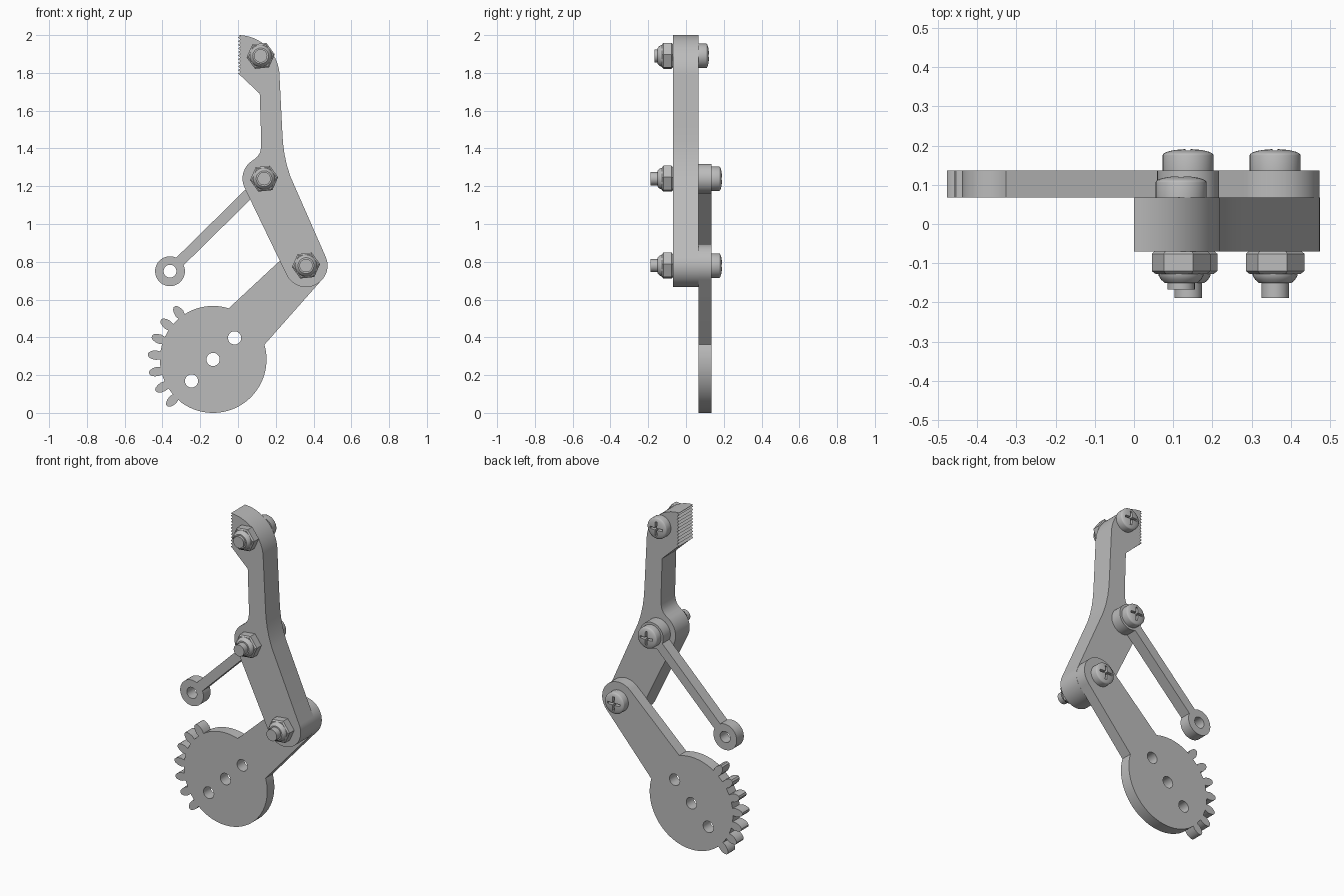
import bpy, bmesh
from math import sin, cos, pi, radians, atan2, asin, hypot, degrees
from mathutils import Matrix

cube = bpy.data.objects.get("Cube")
if cube:
    bpy.data.objects.remove(cube, do_unlink=True)

grey = bpy.data.materials.new("grey metal")
grey.use_nodes = True
GREY = (0.5, 0.5, 0.5, 1)
grey.diffuse_color = GREY
grey.node_tree.nodes["Principled BSDF"].inputs["Base Color"].default_value = GREY


def activate(ob):
    bpy.ops.object.select_all(action='DESELECT')
    ob.select_set(True)
    bpy.context.view_layer.objects.active = ob


def smooth(ob):
    activate(ob)
    bpy.ops.object.shade_smooth_by_angle(angle=radians(30))


def arc(c, r, a0, a1, n=24):
    """Points on an arc from a0 to a1 degrees."""
    angles = [radians(a0 + (a1 - a0) * i / n) for i in range(n + 1)]
    return [(c[0] + r * cos(a), c[1] + r * sin(a)) for a in angles]


def hole(c, r):
    return arc(c, r, 0, 360, 32)[:-1]


def plate(name, outlines, y0, y1):
    """Flat plate cut from an x-z outline; further outlines are holes."""
    cu = bpy.data.curves.new(name, 'CURVE')
    cu.dimensions, cu.fill_mode = '2D', 'BOTH'
    cu.extrude = (y1 - y0) / 2
    for pts in outlines:
        sp = cu.splines.new('POLY')
        sp.points.add(len(pts) - 1)
        for p, (x, z) in zip(sp.points, pts):
            p.co = (x, z, 0, 1)
        sp.use_cyclic_u = True
    ob = bpy.data.objects.new(name, cu)
    bpy.context.collection.objects.link(ob)
    activate(ob)
    bpy.ops.object.convert(target='MESH')
    ob = bpy.context.view_layer.objects.active
    ob.data.transform(Matrix.Translation((0, (y0 + y1) / 2, 0)) @ Matrix.Rotation(pi / 2, 4, 'X'))
    bm = bmesh.new()
    bm.from_mesh(ob.data)
    bmesh.ops.remove_doubles(bm, verts=bm.verts, dist=1e-5)
    bmesh.ops.recalc_face_normals(bm, faces=bm.faces)
    bm.to_mesh(ob.data)
    bm.free()
    ob.data.materials.clear()
    ob.data.materials.append(grey)
    smooth(ob)
    return ob


def turned(name, profile, pos, sides=32, twist=0):
    """Solid turned around the y axis from (radius, y) pairs."""
    bm = bmesh.new()
    rings = []
    for r, y in profile:
        angles = [radians(twist) + 2 * pi * i / sides for i in range(sides)]
        rings.append([bm.verts.new((r * cos(a), y, r * sin(a))) for a in angles])
    for a, b in zip(rings, rings[1:]):
        for i in range(sides):
            j = (i + 1) % sides
            bm.faces.new((a[i], a[j], b[j], b[i]))
    bm.faces.new(rings[0])
    bm.faces.new(rings[-1])
    bmesh.ops.recalc_face_normals(bm, faces=bm.faces)
    me = bpy.data.meshes.new(name)
    bm.to_mesh(me)
    bm.free()
    me.materials.append(grey)
    ob = bpy.data.objects.new(name, me)
    ob.location = (pos[0], 0, pos[1])
    bpy.context.collection.objects.link(ob)
    smooth(ob)
    return ob


def cut_cross(ob, y, length, width, depth):
    """Cross-shaped driver recess in a screw head."""
    for size in ((length, depth, width), (width, depth, length)):
        bm = bmesh.new()
        bmesh.ops.create_cube(bm, size=1)
        bmesh.ops.scale(bm, vec=size, verts=bm.verts)
        me = bpy.data.meshes.new("recess_cutter")
        bm.to_mesh(me)
        bm.free()
        cutter = bpy.data.objects.new("recess_cutter", me)
        cutter.location = (ob.location.x, y, ob.location.z)
        cutter.hide_render = True
        bpy.context.collection.objects.link(cutter)
        bpy.context.view_layer.update()
        activate(ob)
        mod = ob.modifiers.new("recess", 'BOOLEAN')
        mod.operation, mod.solver, mod.object = 'DIFFERENCE', 'EXACT', cutter
        # cut before the smoothing modifier, if there is one
        bpy.ops.object.modifier_move_to_index(modifier=mod.name, index=0)
        bpy.ops.object.modifier_apply(modifier=mod.name)
        bpy.data.objects.remove(cutter, do_unlink=True)
    smooth(ob)


# Pivot points (x, z) and plate depths
TOP, MID, LOW = (0.12, 1.89), (0.138, 1.24), (0.36, 0.78)
EYE, GEAR = (-0.36, 0.75), (-0.132, 0.283)
FRONT, JOINT, BACK = -0.07, 0.067, 0.136

# Finger with a serrated gripping edge
finger = arc((0, 1.78), 0.22, 90, 0)
finger += [(0.228, 1.62), (0.234, 1.5), (0.238, 1.43), (0.246, 1.37), (0.259, 1.31), (0.278, 1.25)]
finger += arc(LOW, 0.114, 24, -154, 32)
finger += arc(MID, 0.114, 206, 127, 16)
finger += [(0.09, 1.345), (0.106, 1.36), (0.117, 1.38), (0.123, 1.41), (0.123, 1.44), (0.115, 1.69), (0.012, 1.787)]
RIDGES = 11
step = 0.21 / RIDGES
for i in range(RIDGES):
    z = 1.79 + i * step
    finger += [(0, z + step * 0.3), (0.013, z + step * 0.8)]
plate("finger", [finger], FRONT, JOINT)

# Connecting link: straight bar between two round eyes
dx, dz = MID[0] - EYE[0], MID[1] - EYE[1]
tilt = degrees(atan2(dz, dx))
flare = degrees(asin(0.028 / 0.079))
link = arc(EYE, 0.079, tilt + flare, tilt + 360 - flare, 40)
link += arc(MID, 0.079, tilt - 180 + flare, tilt + 180 - flare, 40)
plate("connecting_link", [link, hole(EYE, 0.034)], JOINT, BACK)

# Gear arm: disc with a toothed sector and a tapering arm
R = 0.283
disc = arc(GEAR, R, 73, 118, 12)
for k in range(7):
    mid = radians(126.2 + 16.5 * k)
    tooth = [(0.281, 0.021), (0.302, 0.025), (0.322, 0.022), (0.338, 0.015), (0.346, 0.006)]
    side = [(r, w) for r, w in tooth] + [(r, -w) for r, w in reversed(tooth)]
    for r, w in side:
        a = mid - atan2(w, r)
        disc.append((GEAR[0] + hypot(r, w) * cos(a), GEAR[1] + hypot(r, w) * sin(a)))
disc += arc(GEAR, R, 234, 376, 44)
disc += arc(LOW, 0.113, -42, 132, 28)
holes = [hole((GEAR[0] + d, GEAR[1] + d), 0.035) for d in (-0.114, 0, 0.114)]
plate("gear_arm", [disc] + holes, JOINT, BACK)

# Screws and nuts at each pivot
for label, pos, seat, tip in (("top", TOP, JOINT, -0.167), ("middle", MID, BACK, -0.189), ("lower", LOW, BACK, -0.189)):
    dome = [(0.065 * cos(t), seat + 0.039 + 0.016 * sin(t)) for t in (radians(a) for a in range(0, 90, 11))]
    head = turned(label + "_screw_head", [(0.065, seat)] + dome, pos)
    cut_cross(head, seat + 0.045, 0.084, 0.013, 0.04)
    turned(label + "_screw_shaft", [(0.035, tip), (0.035, seat + 0.005)], pos)
    hexagon = [(0.068, FRONT), (0.075, FRONT - 0.006), (0.075, -0.12), (0.066, -0.127)]
    turned(label + "_nut", hexagon, pos, 6, 6)
    collar = [(0.058, -0.125), (0.057, -0.132), (0.051, -0.142), (0.042, -0.15), (0.03, -0.151)]
    turned(label + "_nut_collar", collar, pos)
